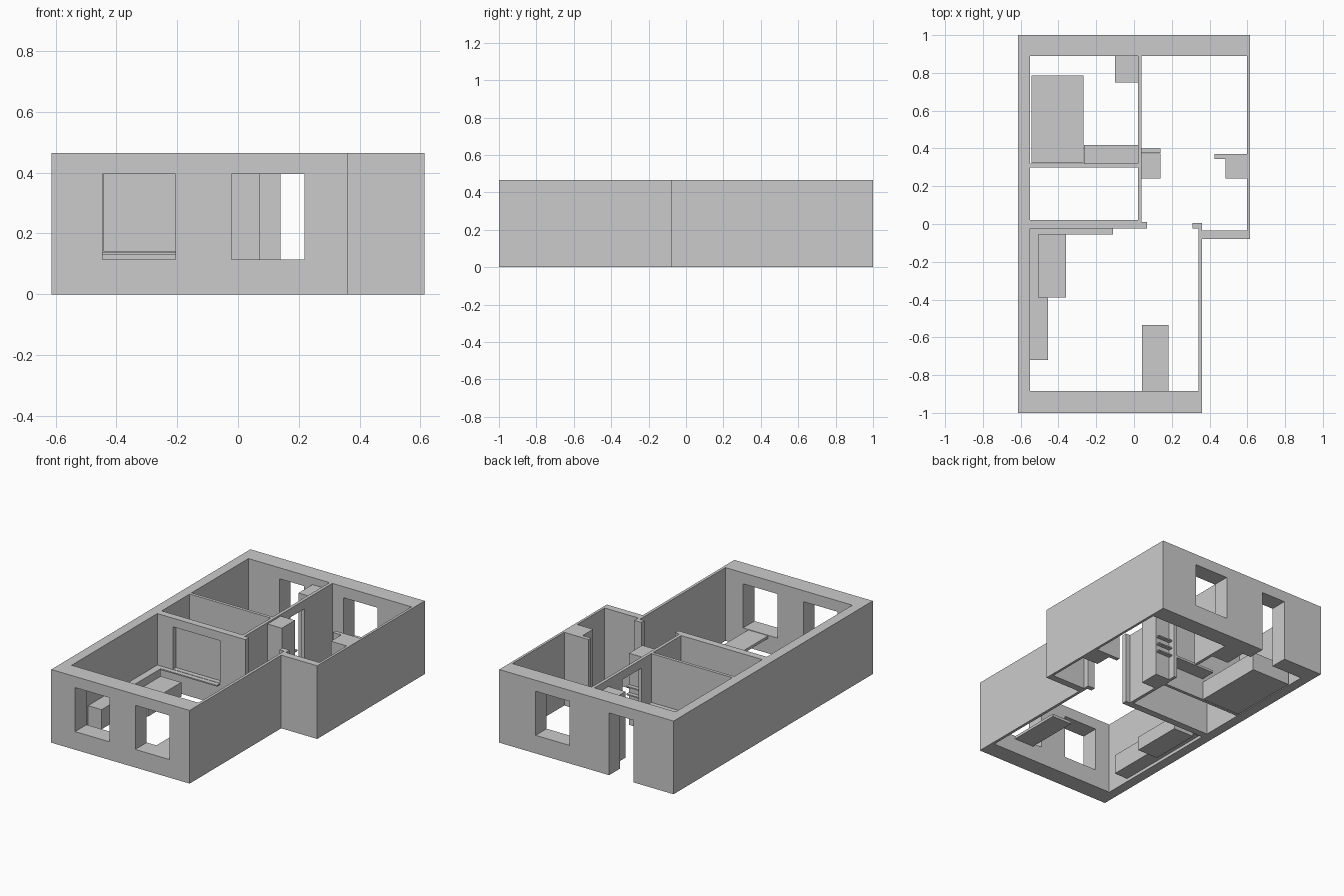
import bpy, bmesh

H = 0.465


def prism(name, pts, z0, z1):
    """Extrude a plan outline between two heights."""
    bm = bmesh.new()
    face = bm.faces.new([bm.verts.new((x, y, z0)) for x, y in pts])
    ext = bmesh.ops.extrude_face_region(bm, geom=[face])
    verts = [g for g in ext["geom"] if isinstance(g, bmesh.types.BMVert)]
    bmesh.ops.translate(bm, vec=(0, 0, z1 - z0), verts=verts)
    bmesh.ops.recalc_face_normals(bm, faces=bm.faces[:])
    me = bpy.data.meshes.new(name)
    bm.to_mesh(me)
    bm.free()
    ob = bpy.data.objects.new(name, me)
    bpy.context.collection.objects.link(ob)
    return ob


def box(name, x0, x1, y0, y1, z0, z1):
    return prism(name, [(x0, y0), (x1, y0), (x1, y1), (x0, y1)], z0, z1)


def cut(target, cutter):
    """Subtract a cutter and remove it."""
    mod = target.modifiers.new("cut", "BOOLEAN")
    mod.operation = "DIFFERENCE"
    mod.solver = "EXACT"
    mod.object = cutter
    cutter.hide_render = True
    bpy.context.view_layer.objects.active = target
    bpy.ops.object.modifier_apply(modifier=mod.name)
    bpy.data.objects.remove(cutter)


# Solid block in the shape of the flat
walls = prism("walls", [(-0.613, -1), (0.36, -1), (0.36, -0.08), (0.613, -0.08),
                        (0.613, 1), (-0.613, 1)], 0, H)

# Rooms
for room in ((-0.55, 0.02, 0.32, 0.89),       # bedroom
             (-0.55, 0.02, 0.02, 0.30),       # small middle room
             (-0.55, 0.342, -0.885, -0.025)):  # living room
    cut(walls, box("room_cutter", *room, -0.1, 0.6))

# Hall and kitchen, leaving the pier and the door stubs standing
cut(walls, prism("hall_cutter", [
    (0.04, 0.01), (0.07, 0.01), (0.07, -0.03), (0.31, -0.03), (0.31, 0.005),
    (0.36, 0.005), (0.36, -0.035), (0.597, -0.035), (0.597, 0.24), (0.485, 0.24),
    (0.485, 0.345), (0.425, 0.345), (0.425, 0.37), (0.597, 0.37), (0.597, 0.89),
    (0.04, 0.89)], -0.1, 0.6))

# Windows, doors and the wall niche
for opening in ((-0.445, -0.205, -1.1, -0.85, 0.115, 0.395),
                (-0.022, 0.218, -1.1, -0.85, 0.115, 0.395),
                (0.118, 0.357, 0.85, 1.1, 0.115, 0.395),
                (-0.33, -0.16, 0.85, 1.1, -0.1, 0.395),
                (0.0, 0.06, 0.42, 0.61, -0.1, 0.41),
                (-0.44, -0.11, -0.06, 0.005, 0.14, 0.41)):
    cut(walls, box("opening_cutter", *opening))

# Bedroom furniture
box("bed", -0.543, -0.268, 0.322, 0.785, 0, 0.12)
box("desk_top", -0.266, 0.02, 0.32, 0.417, 0.14, 0.155)
box("wardrobe", -0.10, 0.02, 0.75, 0.89, 0, 0.42)

# Hall cupboard with open shelves on its back
box("hall_cupboard", 0.04, 0.14, 0.24, 0.372, 0, 0.455)
for i, z in enumerate((0.15, 0.20, 0.25)):
    box(f"hall_shelf_{i + 1}", 0.04, 0.14, 0.375, 0.40, z, z + 0.008)

# Living room furniture
box("niche_shelf", -0.55, -0.11, -0.055, -0.025, 0.13, 0.138)
box("side_cabinet", -0.55, -0.455, -0.72, -0.39, 0.02, 0.145)
box("side_ledge", -0.55, -0.505, -0.39, -0.055, 0.02, 0.138)
box("low_sofa", -0.505, -0.36, -0.39, -0.055, 0, 0.09)
box("window_table", 0.042, 0.182, -0.885, -0.535, 0.095, 0.112)
